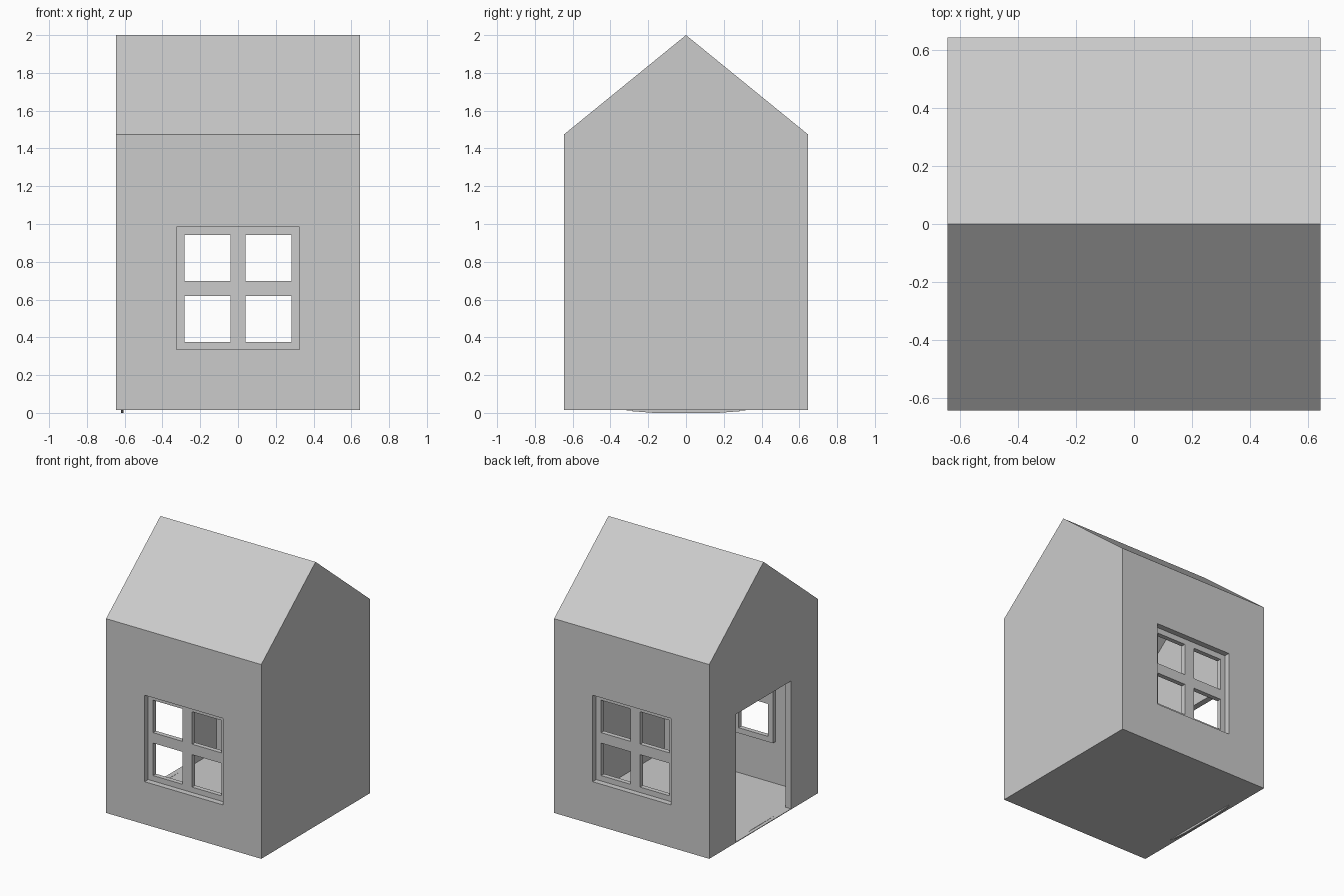
import bpy, bmesh

if "Cube" in bpy.data.objects:
    bpy.data.objects.remove(bpy.data.objects["Cube"])

def prism_x(name, profile, x0, x1):
    """Extrude a (y, z) profile along x."""
    bm = bmesh.new()
    face = bm.faces.new([bm.verts.new((x0, y, z)) for y, z in profile])
    ext = bmesh.ops.extrude_face_region(bm, geom=[face])
    moved = [v for v in ext["geom"] if isinstance(v, bmesh.types.BMVert)]
    bmesh.ops.translate(bm, verts=moved, vec=(x1 - x0, 0, 0))
    bmesh.ops.recalc_face_normals(bm, faces=bm.faces)
    mesh = bpy.data.meshes.new(name)
    bm.to_mesh(mesh)
    bm.free()
    obj = bpy.data.objects.new(name, mesh)
    bpy.context.collection.objects.link(obj)
    return obj

def box(name, x0, x1, y0, y1, z0, z1):
    return prism_x(name, [(y0, z0), (y1, z0), (y1, z1), (y0, z1)], x0, x1)

def cut(obj, cutter):
    mod = obj.modifiers.new("cut", "BOOLEAN")
    mod.operation = "DIFFERENCE"
    mod.solver = "EXACT"
    mod.object = cutter
    bpy.context.view_layer.objects.active = obj
    bpy.ops.object.modifier_apply(modifier=mod.name)
    bpy.data.objects.remove(cutter, do_unlink=True)

H, T, BASE, FLOOR = 0.645, 0.045, 0.015, 0.02
WIN, Z0, Z1 = 0.325, 0.335, 0.985

# hollow house shell with gabled roof
shell = prism_x("house_shell", [(-H, BASE), (H, BASE), (H, 1.475), (0, 2.0), (-H, 1.475)], -H, H)
I = H - T
cut(shell, prism_x("room_cutter", [(-I, FLOOR), (I, FLOOR), (I, 1.455), (0, 1.942), (-I, 1.455)], -I, I))

# doorway on the left gable wall
cut(shell, box("door_cutter", -0.75, -0.55, -WIN, WIN, FLOOR, 0.98))

# window openings and four-pane frames, front and back
for side, label in ((-1, "front"), (1, "back")):
    y0, y1 = sorted((side * 0.5, side * 0.8))
    cut(shell, box("window_cutter", -WIN, WIN, y0, y1, Z0, Z1))
    y0, y1 = sorted((side * 0.602, side * 0.567))
    frame = box(label + "_window_frame", -WIN, WIN, y0, y1, Z0, Z1)
    for x in (-0.1625, 0.1625):
        for z in (0.4975, 0.82):
            cut(frame, box("pane_cutter", x - 0.122, x + 0.122, y0 - 0.1, y1 + 0.1,
                           z - 0.122, z + 0.122))

# shallow door sill, dipping just below the floor
prism_x("door_sill", [(-0.325, 0.012), (-0.17, 0.0), (0.17, 0.0), (0.325, 0.012),
                      (0.12, 0.022), (-0.12, 0.022)], -0.62, -0.605)
